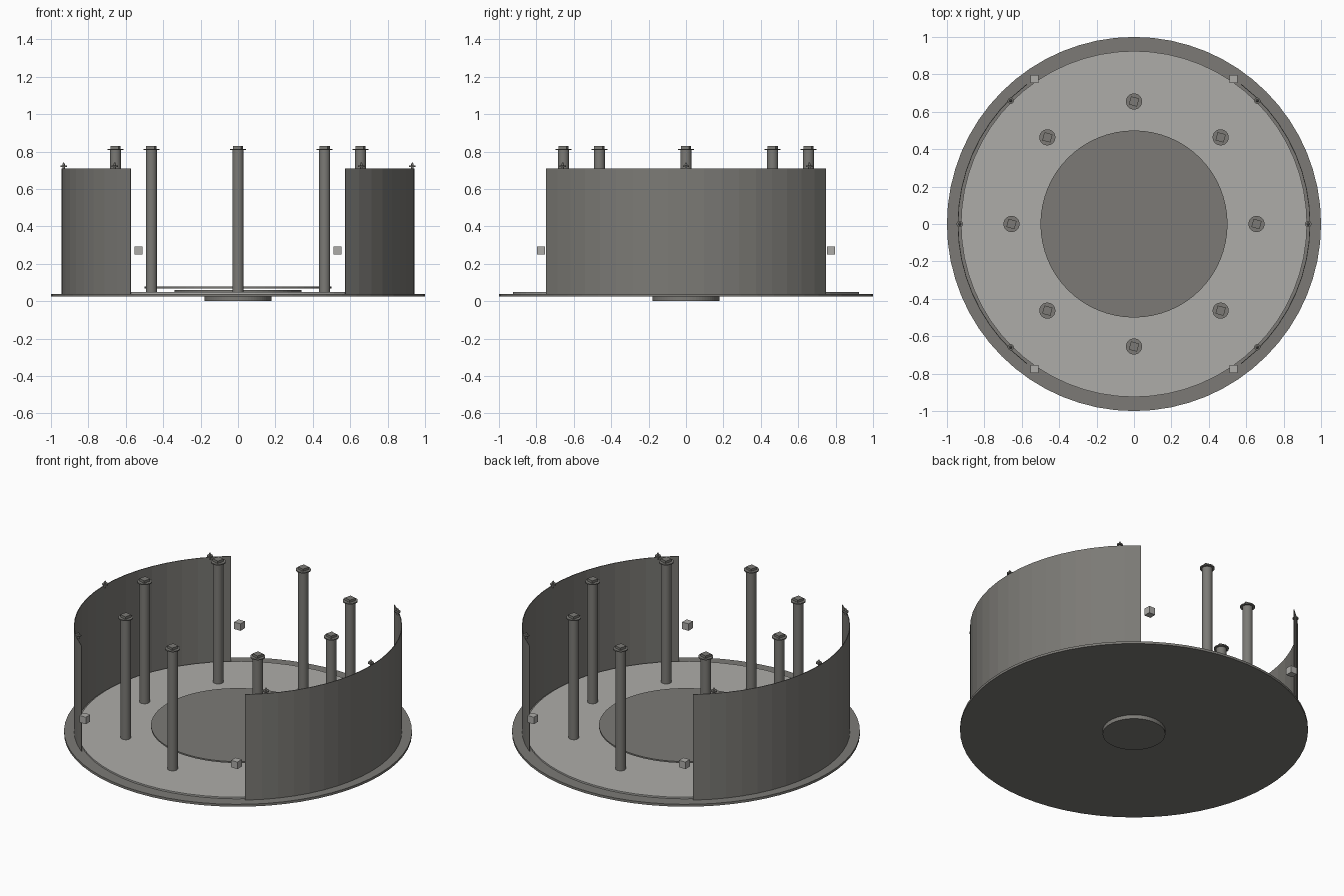
import bpy, bmesh, math
from mathutils import Matrix

if "Cube" in bpy.data.objects:
    bpy.data.objects.remove(bpy.data.objects["Cube"])


def material(name, rgb):
    m = bpy.data.materials.new(name)
    m.diffuse_color = (*rgb, 1)
    m.use_nodes = True
    m.node_tree.nodes["Principled BSDF"].inputs["Base Color"].default_value = m.diffuse_color
    return m


DARK = material("dark grey", (0.20, 0.195, 0.18))
LIGHT = material("light grey", (0.42, 0.415, 0.395))


def finish(name, bm, mat, smooth=False):
    me = bpy.data.meshes.new(name)
    bm.to_mesh(me)
    bm.free()
    me.materials.append(mat)
    ob = bpy.data.objects.new(name, me)
    bpy.context.collection.objects.link(ob)
    if smooth:
        bpy.context.view_layer.objects.active = ob
        ob.select_set(True)
        bpy.ops.object.shade_smooth_by_angle(angle=math.radians(35))
        ob.select_set(False)
    return ob


def cyl(bm, r, z0, z1, x=0, y=0, n=64, r2=None):
    bmesh.ops.create_cone(bm, cap_ends=True, segments=n, radius1=r,
                          radius2=r if r2 is None else r2, depth=z1 - z0,
                          matrix=Matrix.Translation((x, y, (z0 + z1) / 2)))


def box(bm, s, z0, z1, x, y, turn=0):
    bmesh.ops.create_cube(bm, size=1, matrix=Matrix.Translation((x, y, (z0 + z1) / 2))
                          @ Matrix.Rotation(turn, 4, 'Z') @ Matrix.Diagonal((s, s, z1 - z0, 1)))


# Stacked round plates
for name, r, z0, z1, mat in [("foot_disc", 0.18, 0.0, 0.025, DARK),
                             ("base_plate", 1.0, 0.025, 0.04, DARK),
                             ("floor_plate", 0.925, 0.038, 0.05, LIGHT),
                             ("centre_riser", 0.34, 0.05, 0.06, DARK),
                             ("centre_plate", 0.5, 0.069, 0.078, DARK)]:
    bm = bmesh.new()
    cyl(bm, r, z0, z1)
    finish(name, bm, mat)

# Two thin curved side walls
HALF, STEPS, R = math.radians(52.5), 18, 0.943
for name, middle in (("right_wall", 0), ("left_wall", math.pi)):
    bm = bmesh.new()
    rows = []
    for i in range(STEPS + 1):
        a = middle - HALF + 2 * HALF * i / STEPS
        rows.append([bm.verts.new((r * math.cos(a), r * math.sin(a), z))
                     for r, z in ((R, 0.04), (R, 0.71), (R - 0.004, 0.71), (R - 0.004, 0.04))])
    for p, q in zip(rows, rows[1:]):
        for k in range(4):
            bm.faces.new((p[k], q[k], q[(k + 1) % 4], p[(k + 1) % 4]))
    bm.faces.new(rows[0])
    bm.faces.new(rows[-1][::-1])
    bmesh.ops.recalc_face_normals(bm, faces=bm.faces[:])
    finish(name, bm, DARK)

# Ring of eight posts, each with a collar and a square head
for i in range(8):
    a = i * math.pi / 4
    x, y = 0.655 * math.cos(a), 0.655 * math.sin(a)
    bm = bmesh.new()
    cyl(bm, 0.03, 0.05, 0.81, x, y, 24)
    cyl(bm, 0.043, 0.808, 0.815, x, y, 24)
    box(bm, 0.045, 0.815, 0.83, x, y, math.radians(-15))
    finish(f"post_{i + 1}", bm, DARK, True)

# Small finials on the wall tops
for i, deg in enumerate((0, 45, 135, 180, 225, 315)):
    a = math.radians(deg)
    x, y = 0.932 * math.cos(a), 0.932 * math.sin(a)
    bm = bmesh.new()
    cyl(bm, 0.006, 0.70, 0.735, x, y, 12)
    cyl(bm, 0.017, 0.717, 0.725, x, y, 12)
    cyl(bm, 0.008, 0.73, 0.742, x, y, 12, 0.002)
    finish(f"finial_{i + 1}", bm, DARK)

# Four small blocks by the wall ends
for sx in (-1, 1):
    for sy in (-1, 1):
        bm = bmesh.new()
        box(bm, 0.044, 0.25, 0.294, sx * 0.532, sy * 0.775)
        finish(f"{'right' if sx > 0 else 'left'}_{'back' if sy > 0 else 'front'}_block", bm, LIGHT)
